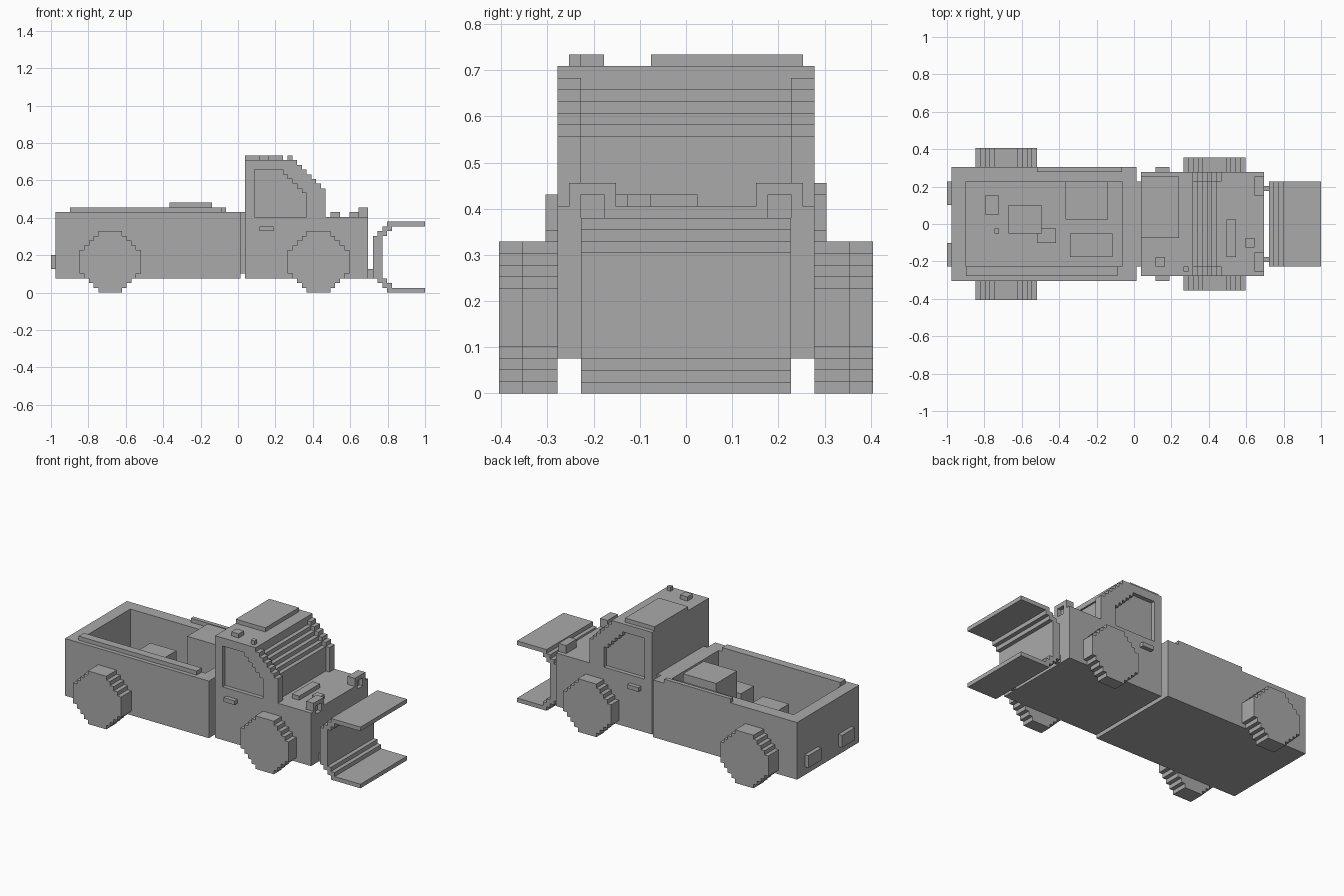
import bpy
import bmesh

UNIT = 2 / 79      # size of one building block
MIDDLE = 39.5      # block column that lies on x = 0

if "Cube" in bpy.data.objects:
    bpy.data.objects.remove(bpy.data.objects["Cube"], do_unlink=True)

grey = bpy.data.materials.new("plain_grey")
grey.use_nodes = True
grey.diffuse_color = (0.4, 0.4, 0.4, 1)
grey.node_tree.nodes["Principled BSDF"].inputs["Base Color"].default_value = grey.diffuse_color


def extrude(name, outline, y_low, y_high):
    """Extrude an x-z outline, given in blocks, along y."""
    bm = bmesh.new()
    corners = [bm.verts.new(((x - MIDDLE) * UNIT, y_low * UNIT, z * UNIT)) for x, z in outline]
    face = bm.faces.new(corners)
    moved = bmesh.ops.extrude_face_region(bm, geom=[face])["geom"]
    bmesh.ops.translate(bm, vec=(0, (y_high - y_low) * UNIT, 0),
                        verts=[v for v in moved if isinstance(v, bmesh.types.BMVert)])
    bmesh.ops.recalc_face_normals(bm, faces=bm.faces)
    mesh = bpy.data.meshes.new(name)
    bm.to_mesh(mesh)
    bm.free()
    mesh.materials.append(grey)
    part = bpy.data.objects.new(name, mesh)
    bpy.context.scene.collection.objects.link(part)
    return part


def box(name, xs, ys, zs):
    outline = [(xs[0], zs[0]), (xs[1], zs[0]), (xs[1], zs[1]), (xs[0], zs[1])]
    return extrude(name, outline, *ys)


def cut(part, cutter):
    """Subtract the cutter from the part for good."""
    cutter.hide_render = True
    mod = part.modifiers.new("cut", "BOOLEAN")
    mod.operation = "DIFFERENCE"
    mod.solver = "EXACT"
    mod.object = cutter
    bpy.context.view_layer.objects.active = part
    bpy.ops.object.modifier_apply(modifier=mod.name)


def discard(cutter):
    bpy.data.objects.remove(cutter, do_unlink=True)


def stairs(x, z, count, dx, dz):
    """Outline of a flight of one-block steps: along z first, then along x."""
    points = [(x, z)]
    for _ in range(count):
        points.append((x, z + dz))
        x, z = x + dx, z + dz
        points.append((x, z))
    return points


def both(ys):
    """The y range on the left and its mirror on the right."""
    return (("back", ys), ("front", (-ys[1], -ys[0])))


# Cargo bed with a deep well
bed = box("cargo_bed", (1, 40), (-12, 12), (3, 17))
well = box("well_cutter", (4, 37), (-9, 9), (5, 20))
cut(bed, well)
discard(well)
box("bed_connector", (40, 41), (-9, 9), (4, 17))
box("long_bed_rail", (4, 36), (-11, -9), (17, 18))
box("short_bed_rail", (19, 37), (11, 12), (17, 18))

# Cargo
box("tall_crate", (25, 34), (1, 9), (5, 19))
box("middle_crate", (13, 20), (-2, 4), (5, 13))
box("side_crate", (26, 35), (-7, -2), (5, 12))
box("low_crate", (19, 23), (-4, -1), (5, 10))
box("rear_crate", (8, 11), (2, 6), (5, 8))
box("small_parcel", (10, 11), (-2, -1), (5, 7))

# Cab with stepped pillars
cab = extrude("cab", [(41, 3), (67, 3), (67, 16), (58, 16)]
              + stairs(58, 22, 6, -1, 1)[0:1] + [(57, 22)]
              + stairs(57, 22, 5, -1, 1)[1:] + [(52, 28), (41, 28)], -11, 11)

# Windscreen sunk one block between the pillars
screen = extrude("screen_cutter", [(60, 30), (60, 16), (57, 16), (57, 22), (56, 22)]
                 + stairs(56, 22, 4, -1, 1)[1:] + [(52, 30)], -9, 9)
cut(cab, screen)
discard(screen)

# Sunken side windows with a stepped front corner
window_outline = [(43, 16), (54, 16)] + [(54, 21), (53, 21)] \
    + stairs(53, 21, 4, -1, 1)[1:] + [(49, 26), (43, 26)]
for side, ys in both((10, 12)):
    window = extrude("window_cutter", window_outline, *ys)
    cut(cab, window)
    discard(window)

# Headlights with square sockets, door handles, tail lights, plough arms
for side, ys in both((6, 10)):
    lamp = box(side + "_headlight", (65, 67), ys, (16, 18))
    socket = box("socket_cutter", (66, 68), (ys[0] + 1, ys[1] - 1), (15, 17))
    cut(lamp, socket)
    cut(cab, socket)
    discard(socket)
for side, ys in both((11, 12)):
    box(side + "_door_handle", (44, 47), ys, (13, 14))
for side, ys in both((4, 9)):
    box(side + "_tail_light", (0, 1), ys, (5, 8))
for side, ys in both((7, 8)):
    box(side + "_plough_arm", (67, 68), ys, (3, 5))

# Roof and bonnet fittings
box("roof_panel", (41, 49), (-3, 10), (28, 29))
box("roof_vent", (44, 46), (-9, -7), (28, 29))
box("roof_knob", (50, 51), (-10, -9), (28, 29))
box("bonnet_vent", (59, 61), (-7, 1), (16, 17))
box("bonnet_cap", (63, 65), (-5, -3), (16, 17))

# Plough: upper half of the C-shaped section, mirrored about its middle height
outer = [(68, 12), (69, 12), (69, 13), (70, 13), (70, 14), (71, 14), (71, 15), (79, 15)]
inner = [(79, 14), (72, 14), (72, 13), (71, 13), (71, 12), (70, 12)]
upper = outer + inner
lower = [(x, 15 - z) for x, z in reversed(upper)]
extrude("plough_blade", upper + lower, -9, 9)

# Stepped wheels: one quarter outline turned four times
quarter = [(6.5, 2.5)]
for step in range(4):
    x, z = quarter[-1]
    quarter += [(x - 1, z), (x - 1, z + 1)]
rim = []
for turn in range(4):
    rim += quarter
    quarter = [(-z, x) for x, z in quarter]
for axle, centre, span in (("bed", 12.5, (12, 16)), ("cab", 56.5, (11, 14))):
    for side, ys in both(span):
        extrude(f"{axle}_{side}_wheel", [(centre + x, 6.5 + z) for x, z in rim], *ys)
